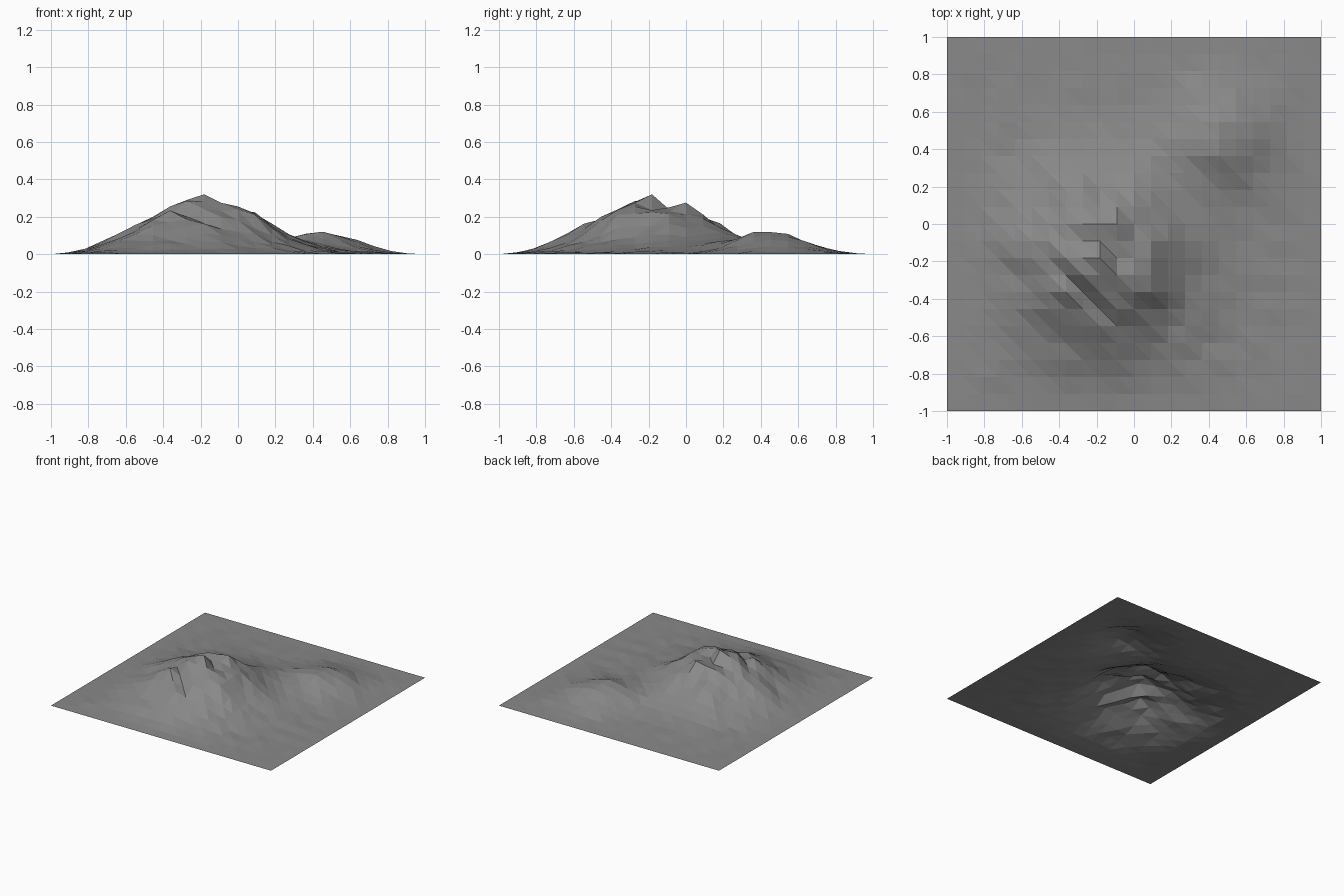
import bpy
import bmesh
import math
import random
from mathutils import Vector, noise

cube = bpy.data.objects.get("Cube")
if cube:
    bpy.data.objects.remove(cube, do_unlink=True)

CELLS = 22
STEP = 2 / CELLS
random.seed(7)

# Stone colour
stone = bpy.data.materials.new("grey stone")
stone.use_nodes = True
grey = (0.25, 0.25, 0.25, 1)
stone.diffuse_color = grey
stone.node_tree.nodes["Principled BSDF"].inputs["Base Color"].default_value = grey

# Crags near the main summit: grid steps from the summit and height
CRAGS = {
    (0, 0): .32, (-1, 0): .29, (-2, 0): .255, (-1, -1): .285, (0, -1): .28,
    (1, -1): .275, (2, -1): .255, (1, 0): .235, (2, 0): .235,
    (-1, 1): .235, (0, 1): .24, (1, 1): .25, (-2, 1): .225,
    (0, 2): .26, (-1, 2): .25, (0, -2): .24, (1, -3): .2, (2, -3): .18,
    (-2, -1): .21, (-1, -2): .2, (0, -3): .165, (1, -4): .135, (2, -4): .12,
}


def hill(x, y, cx, cy, height, spread):
    return height * math.exp(-((x - cx) ** 2 + (y - cy) ** 2) / spread)


def ground_height(i, j):
    """Two hills with rough flanks, fading to a flat border."""
    x, y = i * STEP - 1, j * STEP - 1
    crag = CRAGS.get((i - 9, j - 9))
    if crag:
        return crag
    main = hill(x, y, -.18, -.18, .31, .18)
    small = hill(x, y, .45, .45, .115, .065)
    # Gullies running down the main hill
    angle = math.atan2(y + .18, x + .18)
    gully = .07 * math.sin(7 * angle) + .2 * noise.noise(Vector((x * 5, y * 5, 3)))
    rough = random.uniform(-.05, .05)
    edge = min(1, 4 * (1 - max(abs(x), abs(y))))
    plain = random.uniform(0, .01)
    return (main * (1 + gully + rough) + small * (1 + rough) + plain) * edge


# Terrain sheet of triangles, all split along the same diagonal
bm = bmesh.new()
grid = [[bm.verts.new((i * STEP - 1, j * STEP - 1, ground_height(i, j)))
         for j in range(CELLS + 1)] for i in range(CELLS + 1)]
for i in range(CELLS):
    for j in range(CELLS):
        a, b = grid[i][j], grid[i + 1][j]
        c, d = grid[i + 1][j + 1], grid[i][j + 1]
        bm.faces.new((a, b, d))
        bm.faces.new((b, c, d))

mesh = bpy.data.meshes.new("mountain_terrain")
bm.to_mesh(mesh)
bm.free()
mesh.materials.append(stone)
terrain = bpy.data.objects.new("mountain_terrain", mesh)
bpy.context.collection.objects.link(terrain)
